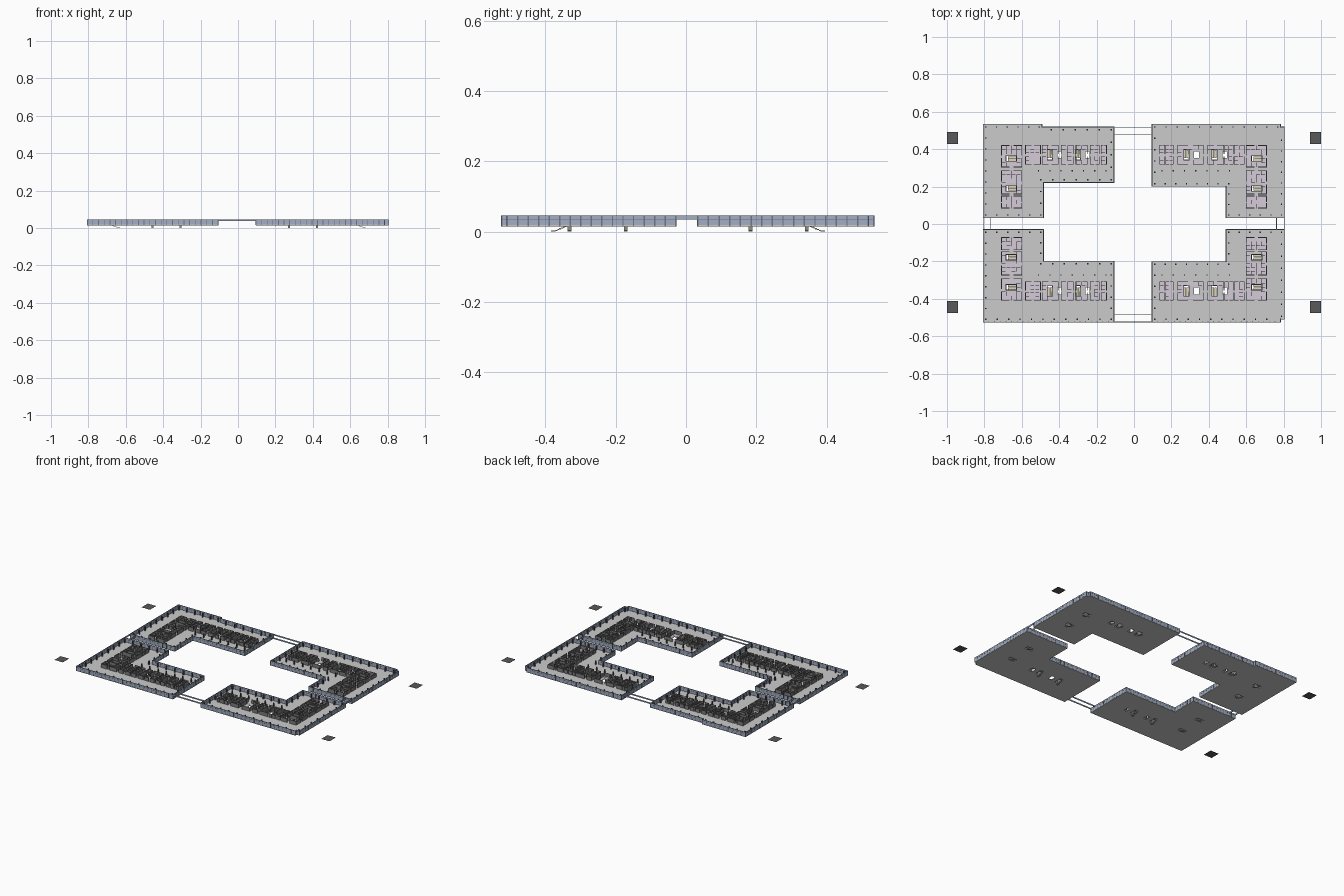
import bpy, bmesh, random
from mathutils import Vector, Matrix

if "Cube" in bpy.data.objects:
    bpy.data.objects.remove(bpy.data.objects["Cube"])

random.seed(4)
Z0, ZF, ZT = 0.014, 0.018, 0.0455       # slab underside, floor level, wall top


def mat(name, r, g, b):
    m = bpy.data.materials.new(name)
    m.diffuse_color = (r, g, b, 1)
    m.use_nodes = True
    m.node_tree.nodes["Principled BSDF"].inputs["Base Color"].default_value = m.diffuse_color
    return m


BLUE = mat("blue_grey_panel", 0.36, 0.43, 0.56)
FRAME = mat("dark_frame", 0.16, 0.18, 0.22)
WALL = mat("core_wall", 0.2, 0.2, 0.21)
LILAC = mat("lilac_floor", 0.66, 0.6, 0.68)
CREAM = mat("cream_stair", 0.72, 0.68, 0.5)
DARK = mat("column_dark", 0.1, 0.1, 0.1)


def box(bm, x0, x1, y0, y1, z0, z1):
    m = Matrix.Translation(((x0 + x1) / 2, (y0 + y1) / 2, (z0 + z1) / 2)) @ \
        Matrix.Diagonal((abs(x1 - x0), abs(y1 - y0), abs(z1 - z0), 1))
    bmesh.ops.create_cube(bm, size=1, matrix=m)


def finish(bm, name, material=None):
    me = bpy.data.meshes.new(name)
    bmesh.ops.recalc_face_normals(bm, faces=bm.faces)
    bm.to_mesh(me)
    bm.free()
    ob = bpy.data.objects.new(name, me)
    bpy.context.collection.objects.link(ob)
    if material:
        me.materials.append(material)
    return ob


def edge_box(bm, p, q, z0, z1, t):
    # axis aligned wall centred on the segment p-q
    box(bm, min(p[0], q[0]) - t / 2, max(p[0], q[0]) + t / 2,
        min(p[1], q[1]) - t / 2, max(p[1], q[1]) + t / 2, z0, z1)


def along(p, q, step):
    p, q = Vector(p), Vector(q)
    n = max(1, round((q - p).length / step))
    return [p.lerp(q, i / n) for i in range(n)]


def inset(pts, d):
    # inward offset of a right-angled counter-clockwise outline
    out = []
    n = len(pts)
    for i in range(n):
        a, b, c = (Vector(pts[(i + k) % n]) for k in (-1, 0, 1))
        u, v = (b - a).normalized(), (c - b).normalized()
        out.append(b + d * (Vector((-u.y, u.x)) + Vector((-v.y, v.x))))
    return out


def stair(bm, cx, cy, run_x, s):
    # one flight going down, one going up beside it, and the landings
    def put(a0, a1, b0, b1, z0, z1):
        if run_x:
            box(bm, cx + a0, cx + a1, cy + s * b0, cy + s * b1, z0, z1)
        else:
            box(bm, cx + b0, cx + b1, cy + s * a0, cy + s * a1, z0, z1)
    n = 7
    for i in range(n):
        a0 = -0.018 + 0.036 * i / n
        z = ZF - (ZF - 0.003) * (i + 1) / n
        put(a0, a0 + 0.036 / n, -0.012, -0.001, max(0, z - 0.003), z)
        z = ZF + 0.014 * (i + 1) / n
        put(a0, a0 + 0.036 / n, 0.001, 0.012, z - 0.003, z)
    put(0.018, 0.026, -0.012, -0.001, 0, 0.003)
    put(0.018, 0.026, 0.001, 0.012, ZF + 0.011, ZF + 0.014)


# room blocks of the cores: x ranges for right and left wings, y ranges shared
BLOCKS_X = {1: [(.137, .165), (.17, .21), (.235, .37), (.395, .48), (.485, .53), (.535, .59)],
            -1: [(-.58, -.50), (-.49, -.405), (-.39, -.325), (-.31, -.25), (-.235, -.185), (-.175, -.147)]}
STAIR_X = {1: (.28, .43), -1: (-.45, -.30)}
BLOCKS_Y = [(.085, .15), (.16, .285), (.305, .42)]
STAIR_Y = (.19, .35)


def wing(tag, outline, sx, sy):
    fy = (lambda v: v) if sy > 0 else (lambda v: 0.012 - v)
    area = sum(a[0] * b[1] - b[0] * a[1] for a, b in zip(outline, outline[1:] + outline[:1]))
    if area < 0:
        outline = outline[::-1]
    stairs = [(x, fy(.37), False) for x in STAIR_X[sx]] + [(sx * .657, fy(y), True) for y in STAIR_Y]

    # floor slab with stair and lift openings
    bm = bmesh.new()
    f = bm.faces.new([bm.verts.new((x, y, Z0)) for x, y in outline])
    r = bmesh.ops.extrude_face_region(bm, geom=[f])
    bmesh.ops.translate(bm, vec=(0, 0, ZF - Z0), verts=[v for v in r["geom"] if isinstance(v, bmesh.types.BMVert)])
    slab = finish(bm, "floor_slab_" + tag)
    bm = bmesh.new()
    for x, y, rx in stairs:
        w, h = (.026, .0125) if rx else (.0125, .026)
        box(bm, x - w, x + w, y - h, y + h, 0, .03)
    for x in STAIR_X[sx]:
        box(bm, x + .042, x + .068 if sx > 0 else x + .062, fy(.352), fy(.388), 0, .03)
    cutter = finish(bm, "opening_cutter_" + tag)
    cutter.hide_render = True
    mod = slab.modifiers.new("openings", 'BOOLEAN')
    mod.operation, mod.object, mod.solver = 'DIFFERENCE', cutter, 'EXACT'
    bpy.context.view_layer.objects.active = slab
    bpy.ops.object.modifier_apply(modifier=mod.name)
    bpy.data.objects.remove(cutter)

    # facade panels, horizontal rails, mullions and perimeter columns
    wall, rail, col = bmesh.new(), bmesh.new(), bmesh.new()
    line, grid = inset(outline, .0015), inset(outline, .016)
    n = len(outline)
    for i in range(n):
        p, q = line[i], line[(i + 1) % n]
        edge_box(wall, p, q, Z0 + .001, ZT, .0025)
        for z in (ZF, .035, ZT - .0012):
            edge_box(rail, p, q, z, z + .0012, .0036)
        for c in along(p, q, .03):
            edge_box(rail, c, c, Z0 + .001, ZT, .004)
        p, q = grid[i], grid[(i + 1) % n]
        if (p - q).length > .04:
            for c in along(p, q, .06):
                edge_box(col, c, c, ZF, ZT - .002, .007)
    for i in range(7):                                   # inner column row
        edge_box(col, (sx * (.15 + .06 * i), fy(.285)), (sx * (.15 + .06 * i), fy(.285)), ZF, ZT - .002, .006)
    finish(wall, "facade_panels_" + tag, BLUE)
    finish(rail, "facade_frame_" + tag, FRAME)
    finish(col, "columns_" + tag, DARK)

    # service cores: room walls, partitions, floor finish
    core, tile, st = bmesh.new(), bmesh.new(), bmesh.new()
    blocks = [(a, b, *sorted((fy(.32), fy(.42))), True) for a, b in BLOCKS_X[sx]]
    xs = sorted((sx * .60, sx * .708))
    blocks += [(*xs, *sorted((fy(a), fy(b))), False) for a, b in BLOCKS_Y]
    for x0, x1, y0, y1, horiz in blocks:
        top, t = ZT - .003, .003 if horiz else .0045
        seg = lambda p, q, t=t: edge_box(core, p, q, ZF, top, t)
        clear = [s for s in stairs if x0 < s[0] < x1 and y0 < s[1] < y1]

        def free(x, y, m=.014):
            return all(abs(x - s[0]) > (.028 if s[2] else m) or abs(y - s[1]) > (m if s[2] else .028) for s in clear)
        w, d = x1 - x0, y1 - y0
        # outer walls with door gaps
        for y in (y0, y1):
            seg((x0, y), (x0 + w * .38, y))
            seg((x0 + w * .6, y), (x1, y))
        for x in (x0, x1):
            seg((x, y0), (x, y0 + d * .4))
            seg((x, y0 + d * .55), (x, y1))
        # small rooms, each cell with its own floor tile and partitions
        nx, ny = max(1, round(w / .026)), max(2, round(d / .022))
        cw, cd = w / nx, d / ny
        for i in range(nx):
            for j in range(ny):
                a, b = x0 + i * cw, y0 + j * cd
                cx, cy = a + cw / 2, b + cd / 2
                lift = horiz and any(abs(cx - x - .055) < .026 and abs(cy - fy(.37)) < .03 for x in STAIR_X[sx])
                if free(cx, cy, .024) and not lift:
                    box(tile, a, a + cw, b, b + cd, ZF, ZF + .0006)
                    if random.random() < .6 and i:
                        seg((a, b), (a, b + cd), .002)
                    if random.random() < .6 and j:
                        seg((a, b), (a + cw * .7, b), .002)
                    if random.random() < .35:            # fixtures
                        box(tile, a + cw * .2, a + cw * .5, b + cd * .2, b + cd * .6, ZF, ZF + .008)
        # shaft walls around the stairs
        for x, y, rx in clear:
            hx, hy = (.029, .0145) if rx else (.0145, .029)
            seg((x - hx, y - hy), (x + hx, y - hy))
            seg((x - hx, y + hy), (x + hx, y + hy))
            seg((x - hx, y - hy), (x - hx, y + hy))
            seg((x + hx, y - hy), (x + hx, y + hy))
    for x, y, rx in stairs:
        stair(st, x, y, rx, sy)
    finish(core, "core_walls_" + tag, WALL)
    finish(tile, "core_floors_" + tag, LILAC)
    finish(st, "stairs_" + tag, CREAM)


wing("back_right", [(.095, .2), (.49, .2), (.49, .032), (.805, .032), (.805, .52), (.785, .52), (.785, .535), (.095, .535)], 1, 1)
wing("front_right", [(.095, -.2), (.49, -.2), (.49, -.028), (.805, -.028), (.805, -.51), (.785, -.51), (.785, -.526), (.095, -.526)], 1, -1)
wing("front_left", [(-.105, -.197), (-.482, -.197), (-.482, -.028), (-.808, -.028), (-.808, -.526), (-.105, -.526)], -1, -1)
wing("back_left", [(-.105, .22), (-.482, .22), (-.482, .032), (-.808, .032), (-.808, .535), (-.49, .535), (-.49, .52), (-.105, .52)], -1, 1)

# beams joining the wings at roof level
bm = bmesh.new()
for y in (.518, .477, -.486, -.524):
    edge_box(bm, (-.105, y), (.095, y), .037, ZT, .003)
for x in (.803, .762, -.765, -.806):
    edge_box(bm, (x, -.028), (x, .032), .035, ZT, .003)
finish(bm, "link_beams", BLUE)

# plain flat marker plates beside the corners
bm = bmesh.new()
for sx in (1, -1):
    for y in (.46, -.445):
        box(bm, sx * .94, sx * 1.0, y - .032, y + .032, .0155, .016)
finish(bm, "corner_marker_plates", DARK)
